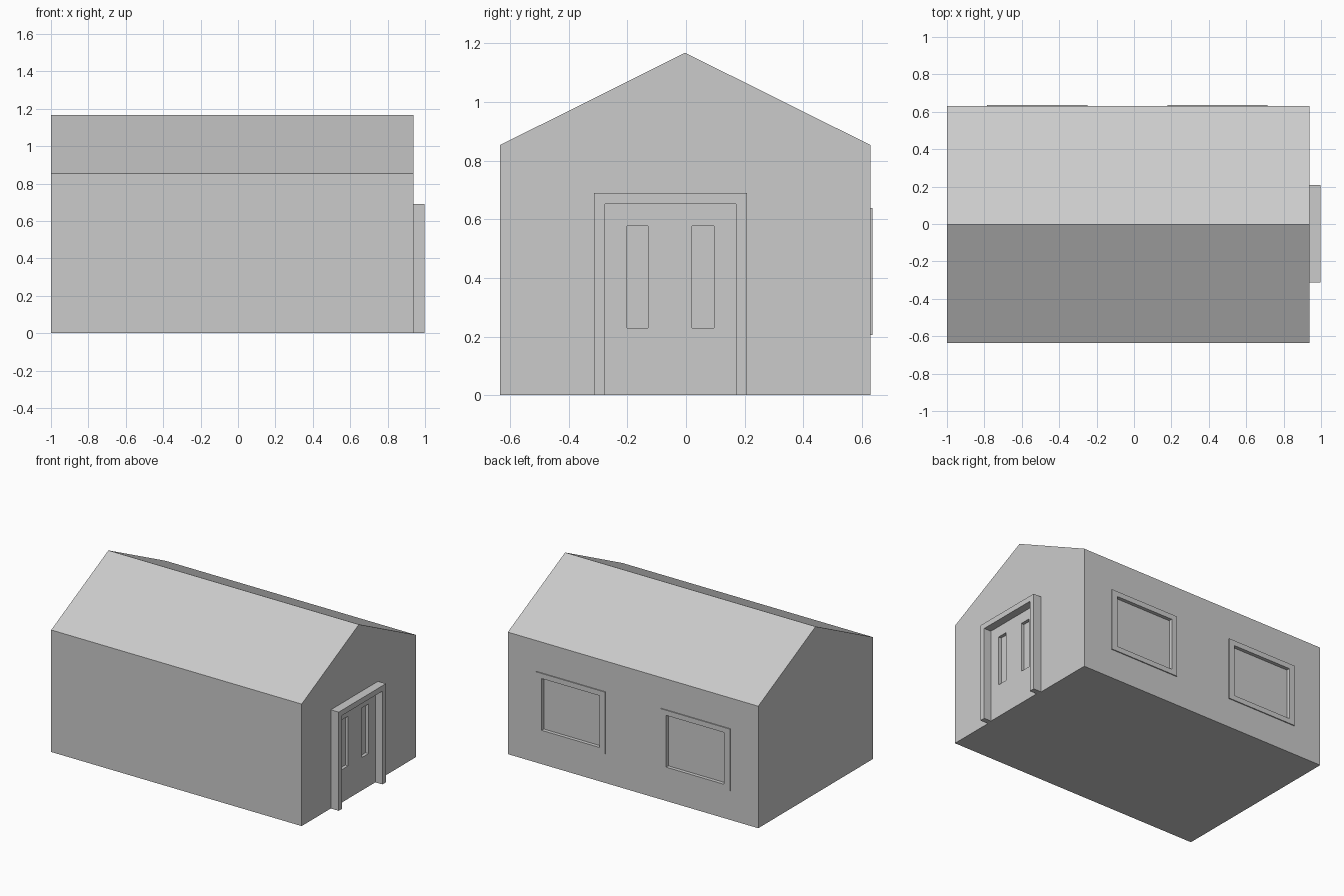
import bpy, bmesh

if "Cube" in bpy.data.objects:
    bpy.data.objects.remove(bpy.data.objects["Cube"])

X0, X1 = -1.0, 0.937      # body ends
Y0, Y1 = -0.635, 0.63     # front and back walls
EAVE, RIDGE = 0.853, 1.168


def prism(name, profile, x0, x1):
    """Extrude a (y, z) profile along x."""
    bm = bmesh.new()
    face = bm.faces.new([bm.verts.new((x0, y, z)) for y, z in profile])
    ext = bmesh.ops.extrude_face_region(bm, geom=[face])
    verts = [v for v in ext["geom"] if isinstance(v, bmesh.types.BMVert)]
    bmesh.ops.translate(bm, vec=(x1 - x0, 0, 0), verts=verts)
    bmesh.ops.recalc_face_normals(bm, faces=bm.faces)
    mesh = bpy.data.meshes.new(name)
    bm.to_mesh(mesh)
    bm.free()
    obj = bpy.data.objects.new(name, mesh)
    bpy.context.collection.objects.link(obj)
    return obj


def box(name, x0, x1, y0, y1, z0, z1):
    return prism(name, [(y0, z0), (y1, z0), (y1, z1), (y0, z1)], x0, x1)


def cut(target, cutter):
    """Subtract the cutter and apply the result."""
    mod = target.modifiers.new("opening", 'BOOLEAN')
    mod.operation, mod.solver, mod.object = 'DIFFERENCE', 'EXACT', cutter
    bpy.context.view_layer.objects.active = target
    bpy.ops.object.modifier_apply(modifier=mod.name)


# Walls and gable roof
walls = box("walls", X0, X1, Y0, Y1, 0, EAVE)
prism("roof", [(Y0, EAVE), (Y1, EAVE), (-0.003, RIDGE)], X0, X1)

# Door surround
prism("door_frame", [(-0.313, 0), (-0.313, 0.69), (0.208, 0.69), (0.208, 0),
                     (0.17, 0), (0.17, 0.652), (-0.276, 0.652), (-0.276, 0)],
      X1, 0.998)

# Door leaf with two sunken panels
door = box("door", X1, X1 + 0.006, -0.276, 0.17, 0, 0.652)
for y0, y1 in ((-0.201, -0.13), (0.021, 0.095)):
    cutter = box("panel_cutter", X1 - 0.016, X1 + 0.05, y0, y1, 0.23, 0.577)
    cutter.hide_render = True
    cut(door, cutter)
    cut(walls, cutter)
    bpy.data.objects.remove(cutter)

# Two back windows: thin raised frame around a sunken pane
for side, x0, x1 in (("left", -0.785, -0.248), ("right", 0.18, 0.715)):
    frame = box(f"window_frame_{side}", x0, x1, Y1, Y1 + 0.007, 0.205, 0.638)
    cutter = box("window_cutter", x0 + 0.044, x1 - 0.044,
                 Y1 - 0.018, Y1 + 0.05, 0.24, 0.602)
    cutter.hide_render = True
    cut(frame, cutter)
    cut(walls, cutter)
    bpy.data.objects.remove(cutter)
